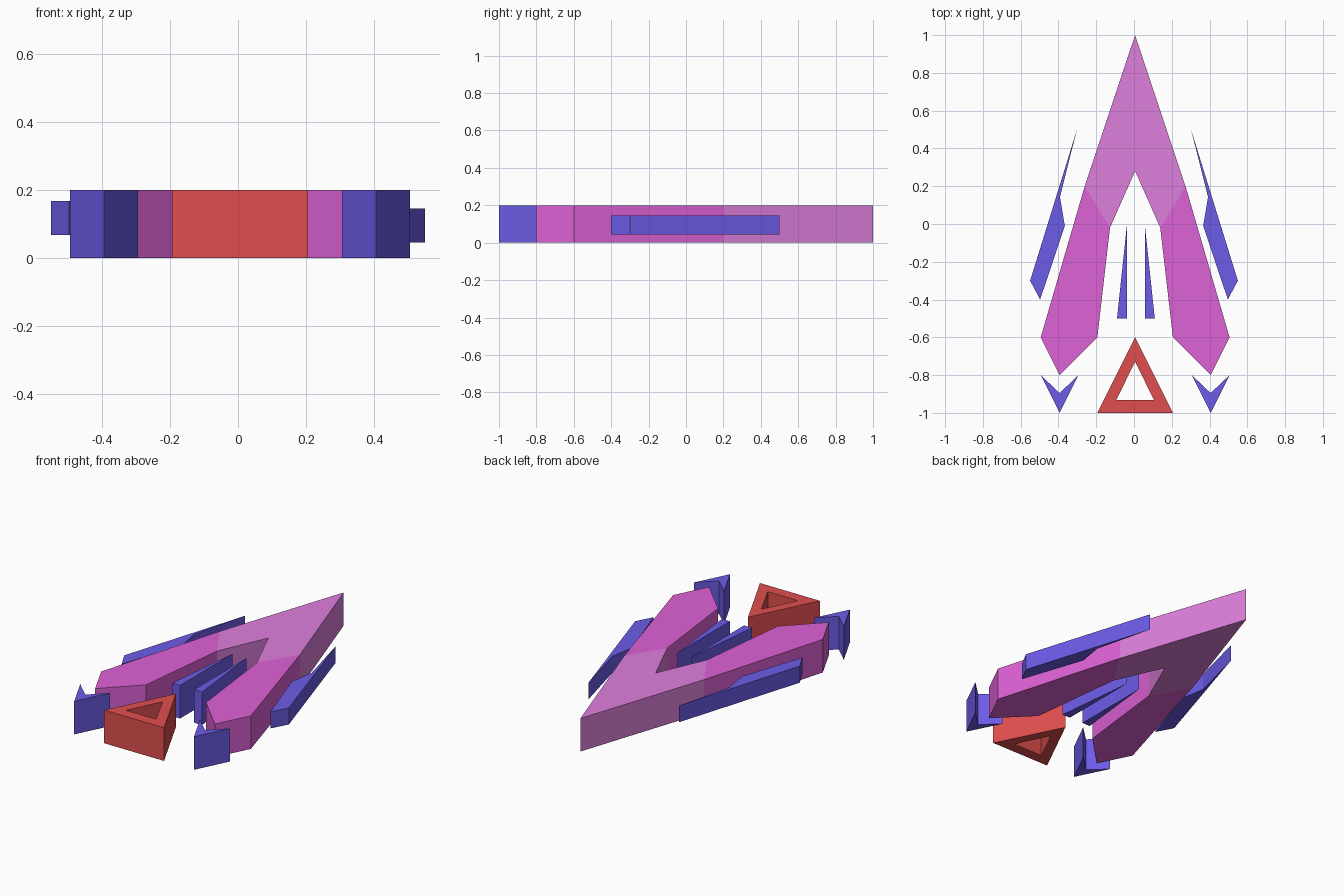
import bpy
import bmesh


def srgb(r, g, b):
    return tuple((c / 255 / 12.92) if c < 11 else ((c / 255 + 0.055) / 1.055) ** 2.4
                 for c in (r, g, b)) + (1.0,)


def material(name, rgb):
    mat = bpy.data.materials.new(name)
    mat.use_nodes = True
    mat.diffuse_color = srgb(*rgb)
    bsdf = next(n for n in mat.node_tree.nodes if n.type == 'BSDF_PRINCIPLED')
    bsdf.inputs["Base Color"].default_value = srgb(*rgb)
    return mat


def prism(name, outlines, mats, low=0.0, high=0.2, shift=0.006):
    """Extrude flat outlines that may share edges into one slab."""
    bm = bmesh.new()
    for outline in outlines:
        bm.faces.new([bm.verts.new((x + shift, y, low)) for x, y in outline])
    bmesh.ops.remove_doubles(bm, verts=bm.verts, dist=0.0005)
    ext = bmesh.ops.extrude_face_region(bm, geom=bm.faces[:], use_keep_orig=True)
    tops = [v for v in ext["geom"] if isinstance(v, bmesh.types.BMVert)]
    bmesh.ops.translate(bm, verts=tops, vec=(0, 0, high - low))
    bmesh.ops.recalc_face_normals(bm, faces=bm.faces[:])
    mesh = bpy.data.meshes.new(name)
    bm.to_mesh(mesh)
    bm.free()
    for mat in mats:
        mesh.materials.append(mat)
    obj = bpy.data.objects.new(name, mesh)
    bpy.context.collection.objects.link(obj)
    return obj


def mirror(points):
    return [(-x, y) for x, y in reversed(points)]


cube = bpy.data.objects.get("Cube")
if cube:
    bpy.data.objects.remove(cube, do_unlink=True)

magenta = material("magenta", (222, 98, 214))
orchid = material("light orchid", (222, 127, 220))
violet = material("violet", (108, 92, 231))
red = material("red", (224, 78, 78))

# Hull: a nose chevron joined to two swept legs
tip, notch = (0, 1), (0, 0.28)
shoulder, armpit = (0.267, 0.2), (0.133, -0.02)
nose = [tip, shoulder, armpit, notch]
leg = [shoulder, (0.5, -0.6), (0.4, -0.8), (0.2, -0.6), armpit]
hull = prism("hull", [nose, mirror(nose), leg, mirror(leg)], [magenta, orchid])
for face in hull.data.polygons:
    face.material_index = int(face.center.y > 0.05)

# Side fins, tail darts and inner blades, one of each per side
fin = [(0.302, 0.5), (0.392, 0.143), (0.366, -0.01), (0.497, -0.4), (0.55, -0.3)]
fin = [fin[0], fin[4], fin[3], fin[2], fin[1]]
dart = [(0.5, -0.8), (0.4, -0.895), (0.3, -0.8), (0.4, -1)]
blade = [(0.047, 0), (0.047, -0.5), (0.1, -0.5)]
for side, flip, fin_low in (("left", list, 0.045), ("right", mirror, 0.068)):
    prism(side + "_fin", [flip(fin)], [violet], fin_low, fin_low + 0.1, 0)
    prism(side + "_tail_dart", [flip(dart)], [violet])
    prism(side + "_inner_blade", [flip(blade)], [violet], shift=0.01)

# Engine: triangular ring made of three mitred bars
outer = [(0, -0.6), (-0.2, -1), (0.2, -1)]
inner = [(0, -0.728), (-0.1, -0.933), (0.1, -0.933)]
bars = [[outer[i], outer[i - 2], inner[i - 2], inner[i]] for i in range(3)]
prism("engine_ring", bars, [red])
